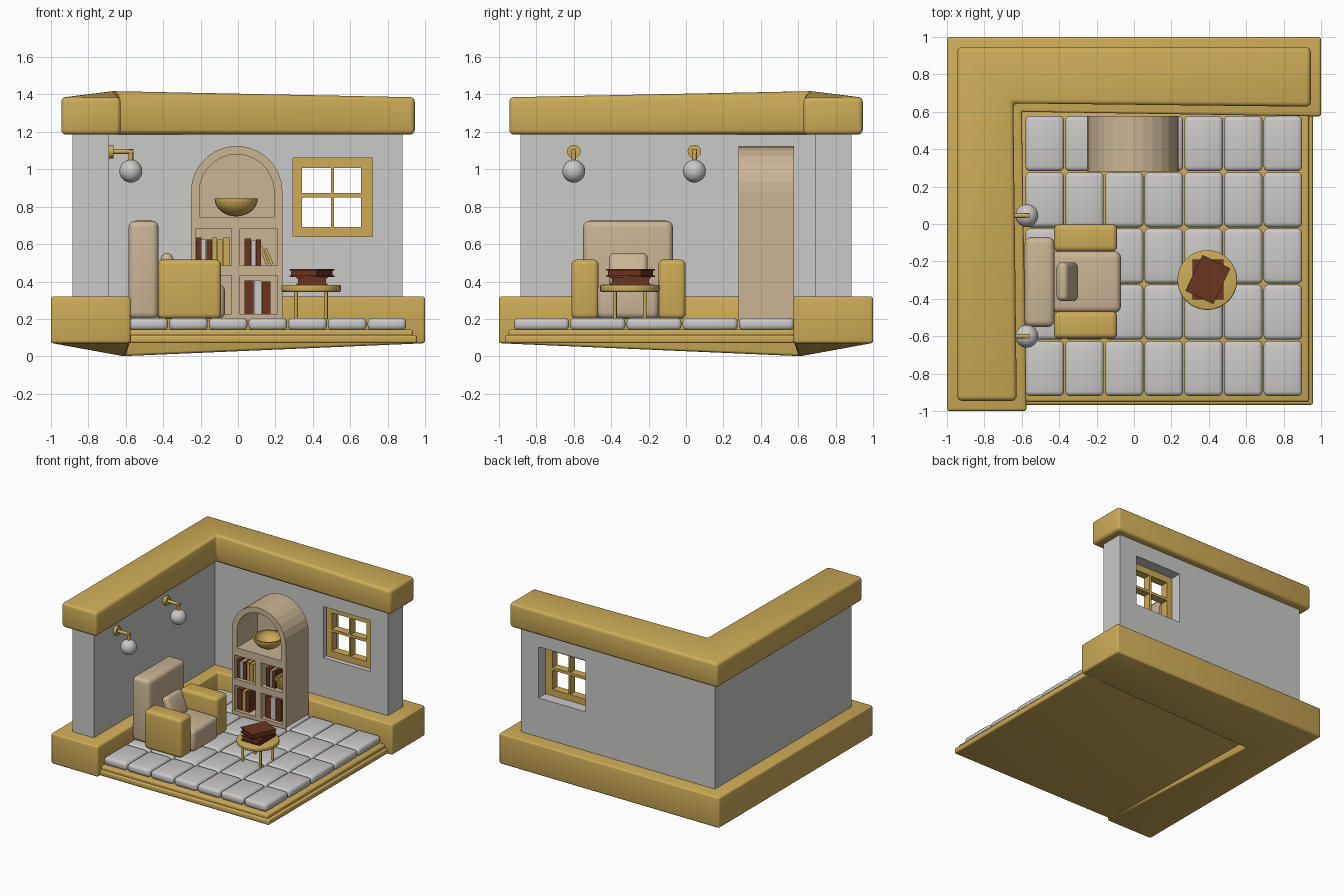
import bpy, bmesh, math
from mathutils import Matrix, Vector

if "Cube" in bpy.data.objects:
    bpy.data.objects.remove(bpy.data.objects["Cube"])


def mat(name, rgb):
    m = bpy.data.materials.new(name)
    m.diffuse_color = (*rgb, 1)
    m.use_nodes = True
    m.node_tree.nodes["Principled BSDF"].inputs["Base Color"].default_value = m.diffuse_color
    return m


GOLD = mat("gold", (0.61, 0.41, 0.095))
GREY = mat("wall grey", (0.59, 0.585, 0.575))
BEIGE = mat("beige", (0.59, 0.46, 0.30))
BROWN = mat("book brown", (0.145, 0.035, 0.014))


def finish(name, bm, m, bevel=0, segs=3, angle=40):
    if bevel:
        bmesh.ops.recalc_face_normals(bm, faces=bm.faces)
        edges = [e for e in bm.edges if e.calc_face_angle(0) > 0.6]
        bmesh.ops.bevel(bm, geom=edges, offset=bevel, segments=segs, profile=0.5,
                        affect='EDGES', clamp_overlap=True)
    bmesh.ops.recalc_face_normals(bm, faces=bm.faces)
    me = bpy.data.meshes.new(name)
    bm.to_mesh(me)
    bm.free()
    me.materials.append(m)
    ob = bpy.data.objects.new(name, me)
    bpy.context.collection.objects.link(ob)
    if angle:
        bpy.ops.object.select_all(action='DESELECT')
        ob.select_set(True)
        bpy.context.view_layer.objects.active = ob
        bpy.ops.object.shade_smooth_by_angle(angle=math.radians(angle))
    return ob


def box(name, x, y, z, m, bevel=0, segs=3, rot=(0, 'Z')):
    bm = bmesh.new()
    c = Vector([(a + b) / 2 for a, b in (x, y, z)])
    s = [b - a for a, b in (x, y, z)]
    bmesh.ops.create_cube(bm, size=1, matrix=Matrix.Diagonal((*s, 1)))
    ob = finish(name, bm, m, bevel, segs, 40 if bevel else 0)
    ob.matrix_world = Matrix.Translation(c) @ Matrix.Rotation(rot[0], 4, rot[1])
    return ob


def cyl(name, p, q, r, m, segs=16, bevel=0):
    p, q = Vector(p), Vector(q)
    bm = bmesh.new()
    bmesh.ops.create_cone(bm, cap_ends=True, segments=segs, radius1=r, radius2=r, depth=(q - p).length)
    ob = finish(name, bm, m, bevel, 3)
    ob.matrix_world = Matrix.Translation((p + q) / 2) @ (q - p).to_track_quat('Z', 'Y').to_matrix().to_4x4()
    return ob


def panel(name, outlines, y0, y1, m):
    """Upright plate with holes: the first outline is the edge, the others are openings (x, z)."""
    cu = bpy.data.curves.new(name, 'CURVE')
    cu.dimensions, cu.fill_mode, cu.extrude = '2D', 'BOTH', (y1 - y0) / 2
    for pts in outlines:
        sp = cu.splines.new('POLY')
        sp.points.add(len(pts) - 1)
        for pt, (x, z) in zip(sp.points, pts):
            pt.co = (x, z, 0, 1)
        sp.use_cyclic_u = True
    cu.materials.append(m)
    ob = bpy.data.objects.new(name, cu)
    bpy.context.collection.objects.link(ob)
    ob.matrix_world = Matrix.Translation((0, (y0 + y1) / 2, 0)) @ Matrix.Rotation(math.pi / 2, 4, 'X')
    bpy.ops.object.select_all(action='DESELECT')
    ob.select_set(True)
    bpy.context.view_layer.objects.active = ob
    bpy.ops.object.convert(target='MESH')
    bpy.context.object.name = name
    bpy.ops.object.shade_flat()


def rect(x0, x1, z0, z1):
    return [(x0, z0), (x1, z0), (x1, z1), (x0, z1)]


def arch(cx, r, z0, zs, n=14):
    return [(cx - r, z0), (cx + r, z0)] + [
        (cx + r * math.cos(math.pi * i / n), zs + r * math.sin(math.pi * i / n)) for i in range(n + 1)]


def corner_trim(name, out, inn, corner, z0, z1, dip, peak, bevel):
    """L-shaped band with its inner corner pulled down or up."""
    pts = [(-out, -out), (-inn, -out), (-corner, corner), (out, inn), (out, out), (-out, out)]
    bm = bmesh.new()
    lo = [bm.verts.new((x, y, z0 - (dip if i == 2 else 0))) for i, (x, y) in enumerate(pts)]
    hi = [bm.verts.new((x, y, z1 + (peak if i == 2 else 0))) for i, (x, y) in enumerate(pts)]
    for v in (lo, hi):
        bm.faces.new((v[0], v[1], v[2], v[5]))
        bm.faces.new((v[2], v[3], v[4], v[5]))
    for i in range(6):
        j = (i + 1) % 6
        bm.faces.new((lo[i], lo[j], hi[j], hi[i]))
    finish(name, bm, GOLD, bevel)


# Room shell
corner_trim("base_trim", 1.0, 0.575, 0.6, 0.07, 0.32, 0.07, 0, 0.014)
corner_trim("top_trim", 0.945, 0.627, 0.645, 1.185, 1.385, 0, 0.034, 0.025)
box("left_wall", (-0.885, -0.69), (-0.885, 0.69), (0.3, 1.2), GREY)
panel("back_wall", [rect(-0.885, 0.88, 0.3, 1.2), rect(0.293, 0.72, 0.64, 1.06)], 0.69, 0.885, GREY)
panes = [rect(a, b, c, d) for a, b in ((0.342, 0.497), (0.513, 0.657))
         for c, d in ((0.692, 0.85), (0.872, 1.006))]
panel("window_frame", [rect(0.293, 0.72, 0.64, 1.06)] + panes, 0.73, 0.795, GOLD)

# Floor
box("floor_lower_slab", (-0.65, 0.957), (-0.967, 0.65), (0.07, 0.115), GOLD, 0.012)
box("floor_upper_slab", (-0.65, 0.935), (-0.95, 0.65), (0.1, 0.143), GOLD, 0.012)
for i in range(7):
    for j in range(5):
        x, y = -0.583 + i * 0.2122, -0.922 + j * 0.3005
        box("floor_tile", (x + 0.003, x + 0.209), (y + 0.003, y + 0.297), (0.14, 0.206), GREY, 0.024)

# Bookcase with arched alcove and four cubbies
CX = -0.007
cubbies = [rect(a, b, c, d) for a, b in ((-0.227, -0.035), (0.012, 0.21))
           for c, d in ((0.225, 0.432), (0.485, 0.68))]
panel("bookcase", [arch(CX, 0.245, 0.19, 0.88)] + [arch(CX, 0.2, 0.745, 0.88)] + cubbies, 0.28, 0.55, BEIGE)
panel("bookcase_back", [arch(CX, 0.245, 0.19, 0.88)], 0.55, 0.578, BEIGE)

# Bowl in the alcove
bm = bmesh.new()
prof = [(0.115 * math.sin(t * math.pi / 16), 0.84 - 0.095 * math.cos(t * math.pi / 16)) for t in range(9)]
prof += [(0.103 * math.sin(t * math.pi / 16), 0.84 - 0.083 * math.cos(t * math.pi / 16)) for t in range(8, -1, -1)]
vs = [bm.verts.new((r, 0, z)) for r, z in prof]
es = [bm.edges.new(e) for e in zip(vs, vs[1:])]
bmesh.ops.spin(bm, geom=vs + es, cent=(0, 0, 0), axis=(0, 0, 1), angle=2 * math.pi, steps=24)
bmesh.ops.remove_doubles(bm, verts=bm.verts, dist=0.0005)
finish("bowl", bm, GOLD, angle=0).location = (-0.01, 0.41, 0.003)

# Shelf books: x start, width, bottom, height, colour, lean
B, W, G = BROWN, GREY, GOLD
books = [(-0.224, 0.028, 0.485, 0.15, B, 0), (-0.194, 0.024, 0.485, 0.14, W, 0), (-0.168, 0.03, 0.485, 0.14, B, 0),
         (-0.136, 0.025, 0.485, 0.15, G, 0), (-0.109, 0.03, 0.485, 0.14, G, 0), (-0.077, 0.034, 0.485, 0.15, G, 0),
         (0.036, 0.034, 0.485, 0.145, B, 0), (0.072, 0.022, 0.485, 0.135, W, 0), (0.096, 0.026, 0.485, 0.14, B, 0),
         (0.132, 0.016, 0.489, 0.1, G, -0.35), (0.156, 0.016, 0.489, 0.09, G, -0.4),
         (0.034, 0.048, 0.225, 0.18, B, 0), (0.085, 0.04, 0.225, 0.18, W, 0), (0.128, 0.045, 0.225, 0.175, B, 0),
         (-0.22, 0.04, 0.225, 0.17, B, 0), (-0.178, 0.03, 0.225, 0.16, G, 0), (-0.146, 0.035, 0.225, 0.17, B, 0)]
for x, w, z, h, m, lean in books:
    box("shelf_book", (x, x + w), (0.31, 0.5), (z, z + h), m, rot=(lean, 'Y'))

# Armchair facing +x
box("chair_back", (-0.585, -0.425), (-0.55, -0.07), (0.2, 0.725), BEIGE, 0.035, 4)
box("chair_seat", (-0.44, -0.07), (-0.475, -0.145), (0.2, 0.385), BEIGE, 0.035, 4)
for y in (-0.613, -0.148):
    box("chair_arm", (-0.428, -0.09), (y, y + 0.146), (0.2, 0.517), GOLD, 0.028, 4)
box("chair_pillow", (-0.39, -0.325), (-0.412, -0.205), (0.37, 0.555), BEIGE, 0.028, 4, (-0.38, 'Y'))

# Round side table with two books
cyl("table_top", (0.392, -0.3, 0.345), (0.392, -0.3, 0.382), 0.16, GOLD, 32, 0.01)
for sx in (-1, 1):
    for sy in (-1, 1):
        x, y = 0.39 + sx * 0.08, -0.3 + sy * 0.08
        cyl("table_leg", (x, y, 0.2), (x, y, 0.35), 0.01, GOLD, 12)


def lying_book(name, z, h, turn):
    c = Vector((0.395, -0.297, z))
    for part, sx, sy, z0, z1 in (("bottom_cover", 0.165, 0.212, 0, 0.008), ("pages", 0.15, 0.197, 0.008, h - 0.008),
                                 ("top_cover", 0.165, 0.212, h - 0.008, h)):
        box(name + "_" + part, (c.x - sx / 2, c.x + sx / 2), (c.y - sy / 2, c.y + sy / 2),
            (z + z0, z + z1), BROWN, rot=(turn, 'Z'))


lying_book("lower_book", 0.382, 0.042, 0)
lying_book("upper_book", 0.424, 0.042, -0.45)

# Wall lamps
for y in (0.045, -0.6):
    cyl("lamp_mount", (-0.695, y, 1.095), (-0.665, y, 1.095), 0.036, GOLD, 24)
    cyl("lamp_arm", (-0.67, y, 1.095), (-0.56, y, 1.095), 0.013, GOLD, 12)
    cyl("lamp_drop", (-0.573, y, 1.105), (-0.573, y, 1.03), 0.013, GOLD, 12)
    bm = bmesh.new()
    bmesh.ops.create_uvsphere(bm, u_segments=32, v_segments=16, radius=0.061)
    finish("lamp_globe", bm, GREY, angle=0).location = (-0.573, y, 0.99)
